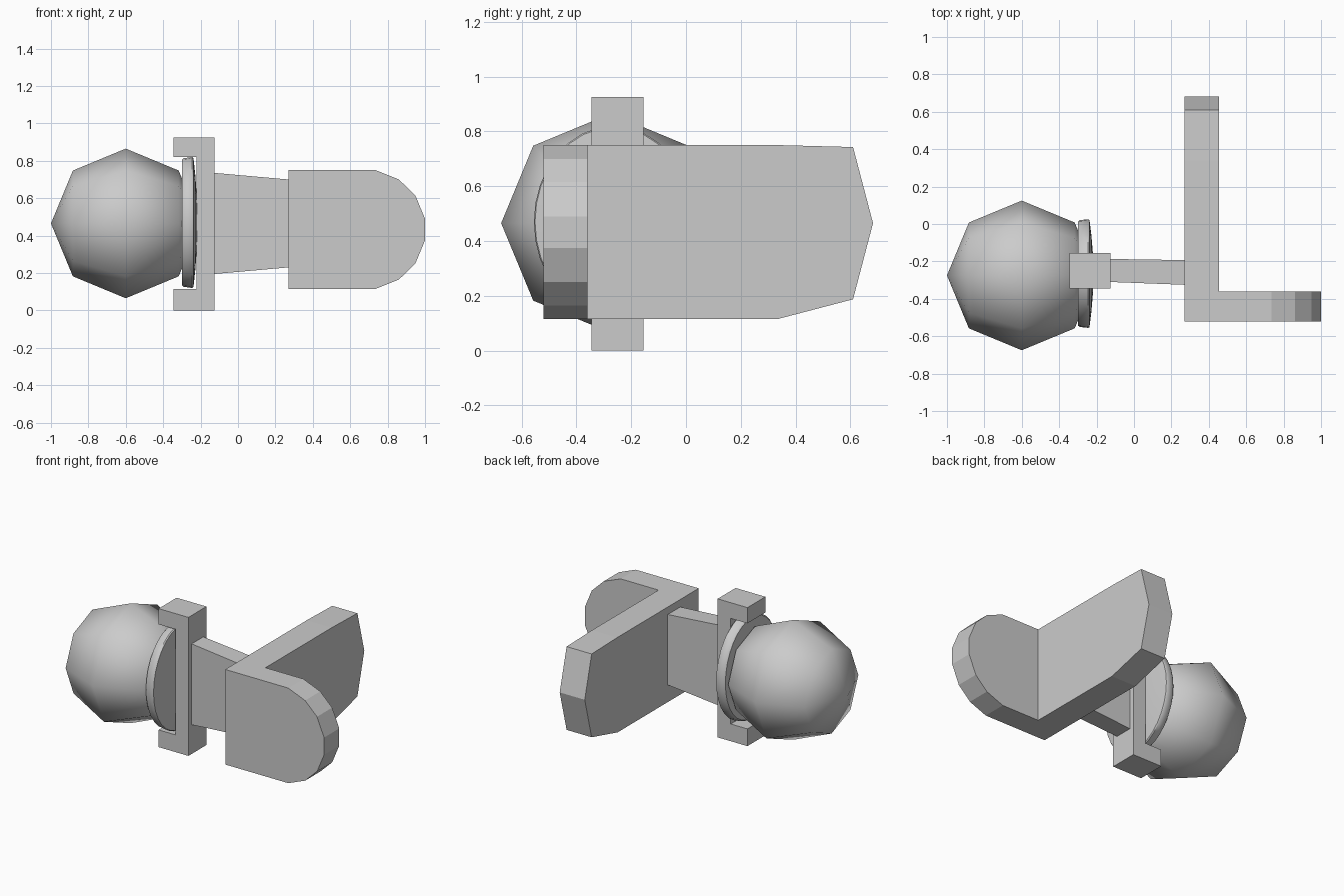
import bpy, bmesh, math
from mathutils import Matrix, Vector

if "Cube" in bpy.data.objects:
    bpy.data.objects.remove(bpy.data.objects["Cube"])


def finish(name, bm, smooth=None):
    bmesh.ops.recalc_face_normals(bm, faces=bm.faces)
    mesh = bpy.data.meshes.new(name)
    bm.to_mesh(mesh)
    bm.free()
    ob = bpy.data.objects.new(name, mesh)
    bpy.context.collection.objects.link(ob)
    if smooth:
        bpy.ops.object.select_all(action='DESELECT')
        ob.select_set(True)
        bpy.context.view_layer.objects.active = ob
        bpy.ops.object.shade_smooth_by_angle(angle=math.radians(smooth))
    return ob


def prism(name, profile, axis, lo, hi):
    """Extrude a 2D profile (first coordinate horizontal, second z) along x or y."""
    bm = bmesh.new()
    place = (lambda a, b: (lo, a, b)) if axis == 'x' else (lambda a, b: (a, lo, b))
    face = bm.faces.new([bm.verts.new(place(a, b)) for a, b in profile])
    new = bmesh.ops.extrude_face_region(bm, geom=[face])['geom']
    move = Vector((hi - lo, 0, 0)) if axis == 'x' else Vector((0, hi - lo, 0))
    bmesh.ops.translate(bm, verts=[v for v in new if isinstance(v, bmesh.types.BMVert)], vec=move)
    return finish(name, bm)


# Low-sided knob, poles along x
bm = bmesh.new()
bmesh.ops.create_uvsphere(bm, u_segments=8, v_segments=4, radius=0.4,
                          matrix=Matrix.Translation((-0.6, -0.275, 0.465))
                          @ Matrix.Rotation(math.pi / 2, 4, 'Y'))
finish("knob", bm, 60)

# Domed oval washer between knob and bracket
bm = bmesh.new()
pts = [(-0.30, 0), (-0.30, 0.335), (-0.29, 0.344), (-0.245, 0.35), (-0.238, 0.345),
       (-0.228, 0.25), (-0.219, 0.12), (-0.216, 0)]
vs = [bm.verts.new((x, 0, r)) for x, r in pts]
es = [bm.edges.new(p) for p in zip(vs, vs[1:])]
bmesh.ops.spin(bm, geom=vs + es, cent=(0, 0, 0), axis=(1, 0, 0),
               angle=2 * math.pi, steps=32)
bmesh.ops.remove_doubles(bm, verts=bm.verts, dist=0.0005)
bmesh.ops.scale(bm, verts=bm.verts, vec=(1, 0.83, 1))
bmesh.ops.translate(bm, verts=bm.verts, vec=(0, -0.265, 0.47))
finish("washer", bm, 40)

# C-shaped bracket
prism("bracket", [(-0.345, 0), (-0.125, 0), (-0.125, 0.925), (-0.345, 0.925),
                  (-0.345, 0.82), (-0.222, 0.82), (-0.222, 0.115), (-0.345, 0.115)],
      'y', -0.345, -0.155)

# Tapered neck
neck = prism("neck", [(-0.125, 0.195), (0.27, 0.23), (0.27, 0.70), (-0.125, 0.735)],
             'y', -0.31, -0.187)
for v in neck.data.vertices:
    if v.co.x > 0:
        v.co.y = -0.325 if v.co.y < -0.25 else -0.193

# L-shaped plate: long wing with pointed end, short wing with rounded end
prism("long_wing", [(-0.36, 0.115), (0.335, 0.115), (0.61, 0.187), (0.683, 0.465),
                    (0.61, 0.743), (0.34, 0.75), (-0.36, 0.75)], 'x', 0.27, 0.455)
prism("short_wing", [(0.27, 0.115), (0.735, 0.115), (0.86, 0.165), (0.948, 0.25),
                     (1.0, 0.375), (1.0, 0.49), (0.948, 0.615), (0.86, 0.70),
                     (0.735, 0.75), (0.27, 0.75)], 'y', -0.52, -0.36)
